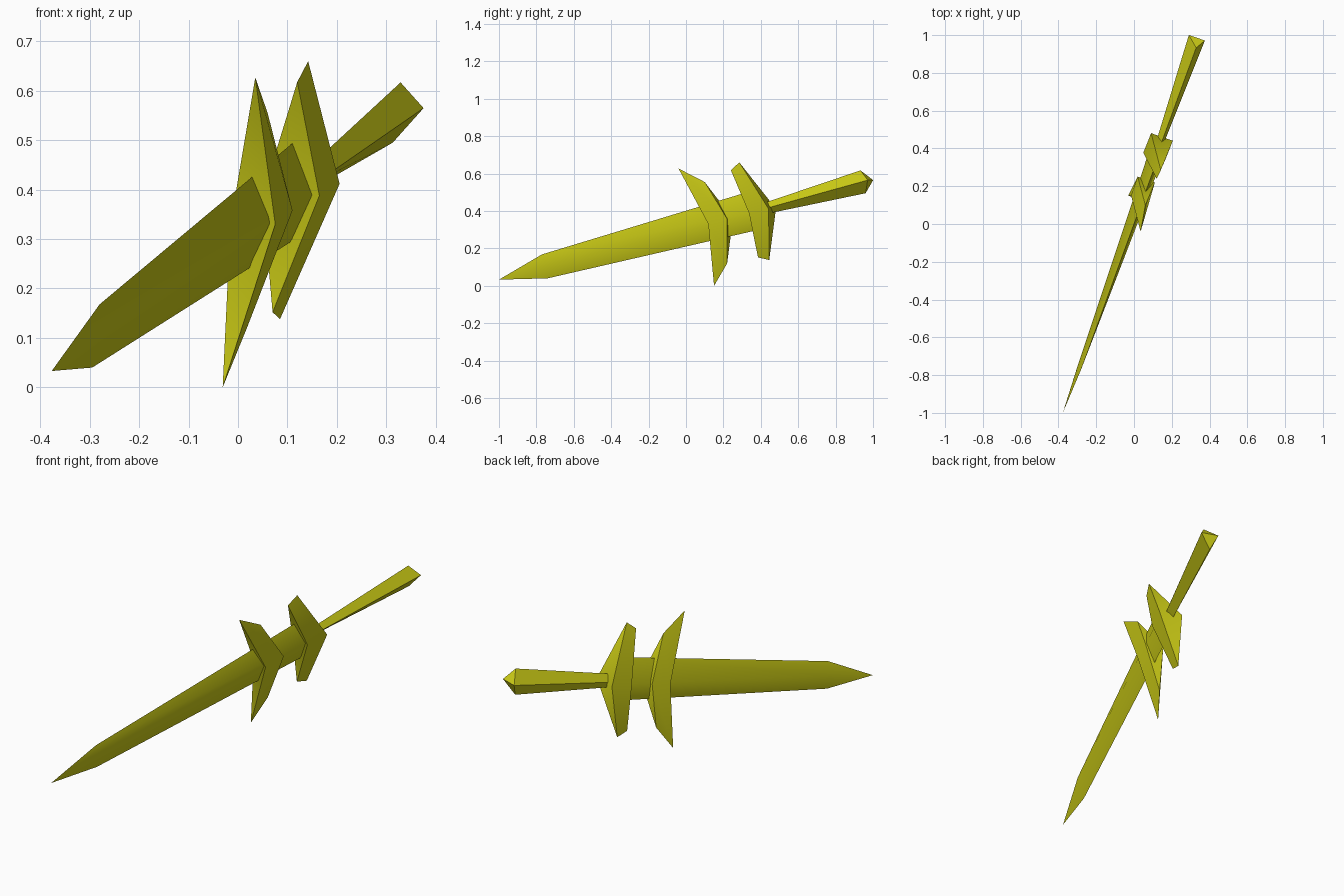
import bpy, bmesh, math
from mathutils import Vector

if "Cube" in bpy.data.objects:
    bpy.data.objects.remove(bpy.data.objects["Cube"])

SIDE = Vector((0.945, -0.327, 0.0))   # flat-side direction, square to the dagger's length

gold = bpy.data.materials.new("olive_gold")
gold.diffuse_color = (0.6, 0.6, 0.008, 1)
gold.use_nodes = True
gold.node_tree.nodes["Principled BSDF"].inputs["Base Color"].default_value = gold.diffuse_color


def ring(mid, half, top, bottom):
    """Bent diamond section: top, right ridge, bottom, left ridge."""
    m = Vector(mid)
    return [Vector(top), m + SIDE * half, Vector(bottom), m - SIDE * half]


def loft(name, rings, tip=None):
    """Skin diamond rings; ends are folded along the ridge line or drawn to a tip."""
    bm = bmesh.new()
    loops = [[bm.verts.new(p) for p in r] for r in rings]
    for a, b in zip(loops, loops[1:]):
        for i in range(4):
            j = (i + 1) % 4
            bm.faces.new((a[i], a[j], b[j], b[i]))
    first, last = loops[0], loops[-1]
    if tip:
        t = bm.verts.new(tip)
        for i in range(4):
            bm.faces.new((t, first[(i + 1) % 4], first[i]))
    ends = [last] if tip else [first, last]
    for top, right, bottom, left in ends:
        bm.faces.new((top, right, left))
        bm.faces.new((bottom, left, right))
    bmesh.ops.recalc_face_normals(bm, faces=bm.faces)
    mesh = bpy.data.meshes.new(name)
    bm.to_mesh(mesh)
    bm.free()
    mesh.materials.append(gold)
    ob = bpy.data.objects.new(name, mesh)
    bpy.context.collection.objects.link(ob)
    bpy.ops.object.select_all(action='DESELECT')
    ob.select_set(True)
    bpy.context.view_layer.objects.active = ob
    bpy.ops.object.shade_smooth_by_angle(angle=math.radians(45))
    return ob


# Tapered blade running through both guards
loft("blade", [
    ring((-0.288, -0.755, 0.104), 0.011, (-0.28, -0.77, 0.168), (-0.295, -0.74, 0.04)),
    ring((0.128, 0.40, 0.40), 0.041, (0.121, 0.335, 0.503), (0.105, 0.36, 0.293)),
], tip=(-0.377, -1.0, 0.033))

# Swept front guard with long points
loft("front_guard", [
    ring((0.03, 0.135, 0.33), 0.048, (0.035, -0.04, 0.627), (-0.031, 0.15, 0.0)),
    ring((0.065, 0.235, 0.358), 0.048, (0.06, 0.10, 0.555), (0.018, 0.22, 0.12)),
])

# Rear guard, blunt at both ends
loft("rear_guard", [
    ring((0.107, 0.357, 0.388), 0.061, (0.12, 0.24, 0.618), (0.07, 0.385, 0.152)),
    ring((0.148, 0.461, 0.412), 0.061, (0.142, 0.285, 0.66), (0.085, 0.445, 0.138)),
])

# Grip widening to a wedge-shaped pommel
loft("handle", [
    ring((0.142, 0.445, 0.417), 0.021, (0.147, 0.435, 0.449), (0.13, 0.455, 0.39)),
    ring((0.333, 0.986, 0.565), 0.045, (0.329, 0.933, 0.617), (0.313, 0.96, 0.495)),
])
